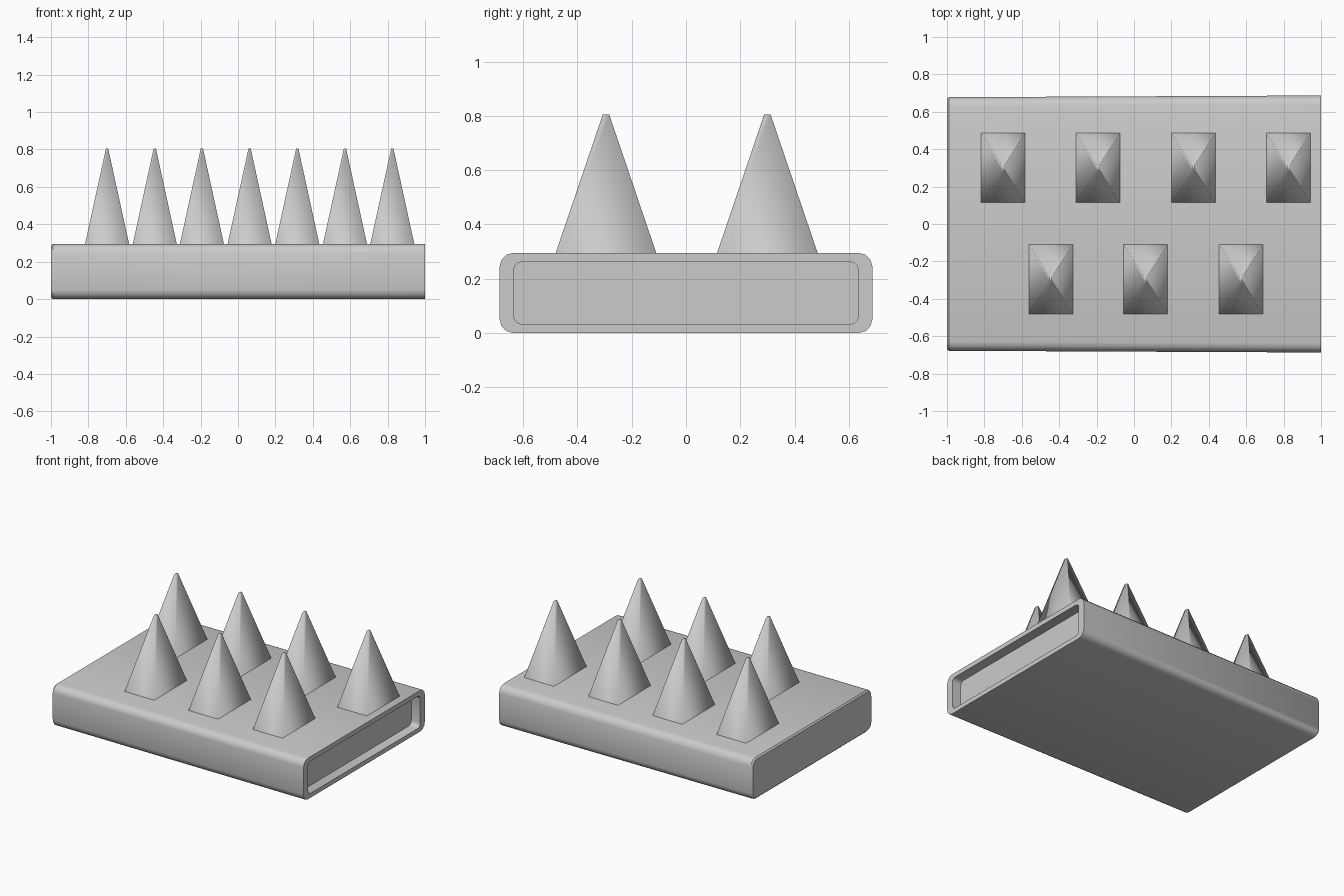
import bpy, bmesh
from math import sin, cos, pi, radians

if "Cube" in bpy.data.objects:
    bpy.data.objects.remove(bpy.data.objects["Cube"])


def loft(name, rings, angle):
    """Skin a list of equal-length point rings and cap both ends."""
    bm = bmesh.new()
    loops = [[bm.verts.new(p) for p in ring] for ring in rings]
    n = len(loops[0])
    for a, b in zip(loops, loops[1:]):
        for i in range(n):
            j = (i + 1) % n
            bm.faces.new((a[i], a[j], b[j], b[i]))
    bm.faces.new(loops[0])
    bm.faces.new(loops[-1])
    bmesh.ops.recalc_face_normals(bm, faces=bm.faces)
    mesh = bpy.data.meshes.new(name)
    bm.to_mesh(mesh)
    bm.free()
    obj = bpy.data.objects.new(name, mesh)
    bpy.context.collection.objects.link(obj)
    bpy.ops.object.select_all(action='DESELECT')
    obj.select_set(True)
    bpy.context.view_layer.objects.active = obj
    bpy.ops.object.shade_smooth_by_angle(angle=radians(angle))
    return obj


def rounded_ring(x, half_y, z0, z1, r, steps=3):
    """Rounded rectangle in the YZ plane at the given x."""
    corners = [(half_y - r, z1 - r, 0), (r - half_y, z1 - r, 1),
               (r - half_y, z0 + r, 2), (half_y - r, z0 + r, 3)]
    return [(x, cy + r * cos((q + k / steps) * pi / 2), cz + r * sin((q + k / steps) * pi / 2))
            for cy, cz, q in corners for k in range(steps + 1)]


# Base block: closed left end, slight taper, shallow recess in the right end
loft("base_block", [
    rounded_ring(-1.0, 0.67, 0.01, 0.285, 0.045),
    rounded_ring(-0.99, 0.678, 0.0, 0.295, 0.05),
    rounded_ring(1.0, 0.687, 0.0, 0.295, 0.05),
    rounded_ring(1.0, 0.635, 0.032, 0.262, 0.03),
    rounded_ring(0.93, 0.635, 0.032, 0.262, 0.03),
], 40)


def rectangle_ring(cx, cy, hx, hy, z):
    return [(cx + sx * hx, cy + sy * hy, z)
            for sx, sy in ((-1, -1), (1, -1), (1, 1), (-1, 1))]


# Two staggered rows of four-sided spikes with blunt tips
rows = {"back": (0.30, [-0.70, -0.193, 0.317, 0.825]),
        "front": (-0.295, [-0.445, 0.062, 0.572])}
for row, (y, xs) in rows.items():
    for i, x in enumerate(xs):
        loft(f"{row}_spike_{i + 1}", [
            rectangle_ring(x, y, 0.118, 0.186, 0.293),
            rectangle_ring(x, y, 0.006, 0.012, 0.805),
        ], 89)
